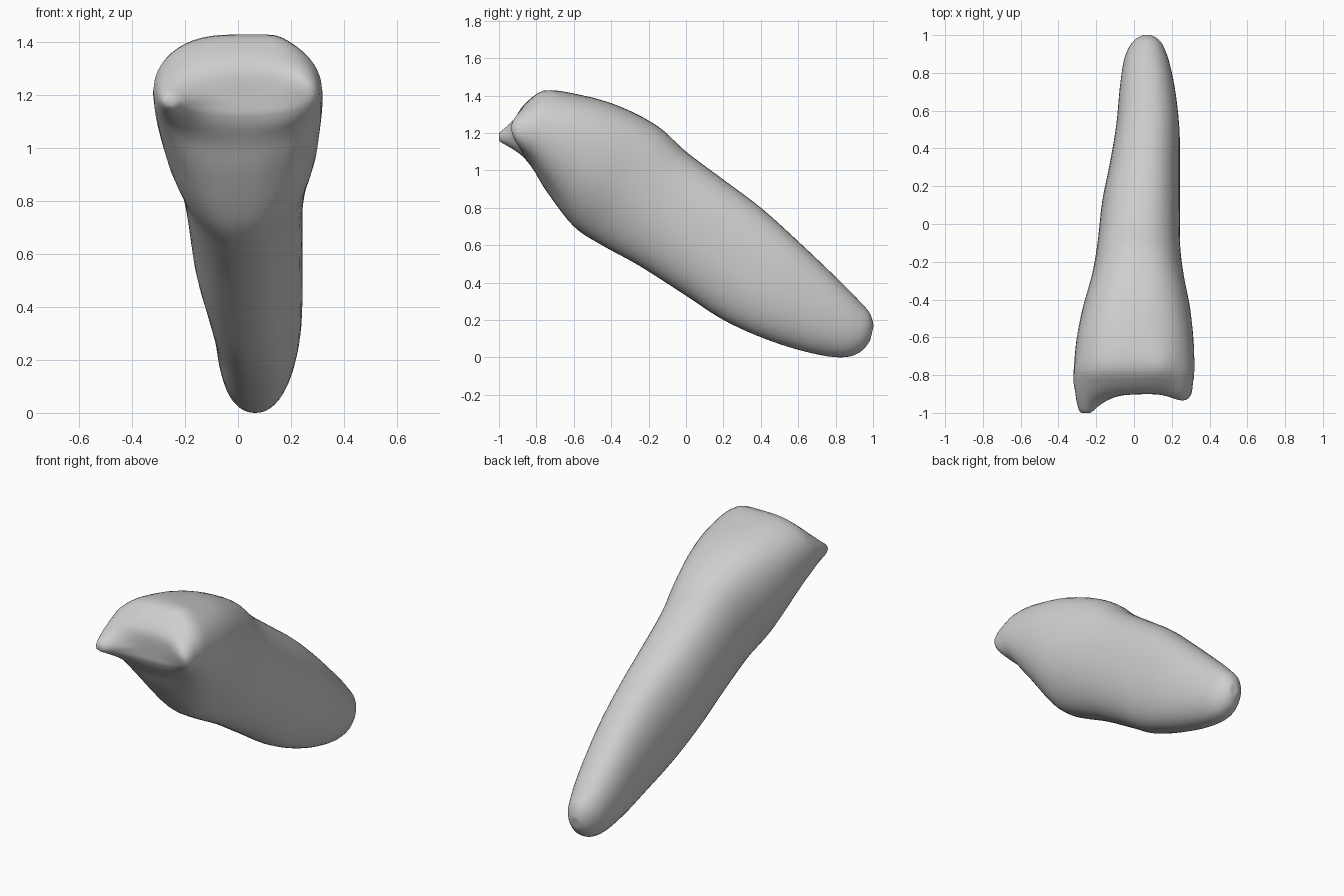
import bpy, bmesh, math
from mathutils import Vector

cube = bpy.data.objects.get("Cube")
if cube:
    bpy.data.objects.remove(cube, do_unlink=True)

# Sections from biting edge to root tip:
# upper y, upper z, lower y, lower z, x min, x max
SECTIONS = [
    (-.90, 1.25, -.892, 1.13, -.24, .26),
    (-.885, 1.33, -.87, 1.08, -.295, .305),
    (-.76, 1.425, -.82, 1.01, -.32, .318),
    (-.55, 1.40, -.74, .88, -.31, .317),
    (-.35, 1.34, -.60, .70, -.275, .30),
    (-.15, 1.235, -.45, .60, -.225, .265),
    (.00, 1.10, -.25, .49, -.195, .245),
    (.20, .95, .00, .33, -.17, .243),
    (.40, .80, .20, .20, -.13, .243),
    (.60, .62, .42, .10, -.095, .24),
    (.80, .43, .64, .03, -.075, .215),
    (.93, .30, .82, .00, -.05, .18),
    (.985, .235, .93, .025, -.01, .145),
    (1.003, .17, .985, .09, .04, .10),
]
STEPS, SIDES = 5, 48


def spline(a, b, c, d, t):
    """Catmull-Rom blend of four section tuples."""
    return [.5 * (2 * q + (r - p) * t + (2 * p - 5 * q + 4 * r - s) * t * t
                  + (3 * q - p - 3 * r + s) * t ** 3)
            for p, q, r, s in zip(a, b, c, d)]


def signed_power(v, e):
    return math.copysign(abs(v) ** e, v)


def bump(v, centre, width):
    return math.exp(-((v - centre) / width) ** 2)


def ring(section, along):
    """Rounded-box section, narrowed on the inner side and at the edge's shoulders."""
    uy, uz, ly, lz, x0, x1 = section
    upper, lower = Vector((0, uy, uz)), Vector((0, ly, lz))
    pinch = .2 * bump(along, 4.4, 1.5) + .08
    shoulder = .16 * bump(along, 1.5, 1.7)
    tip = .3 * bump(along, last, 3)
    power = 2 / (2.4 + .3 * bump(along, 2.5, 2) - tip)
    points = []
    for i in range(SIDES):
        angle = math.tau * i / SIDES
        u = signed_power(math.cos(angle), power)
        v = signed_power(math.sin(angle), power)
        width = 1 - pinch * max(0, -v) ** 1.5 - shoulder * max(0, v) ** 1.5
        p = (upper + lower) / 2 + (upper - lower) / 2 * v
        p.x = (x0 + x1) / 2 + (x1 - x0) / 2 * u * width
        points.append(p)
    return points


# Loft the tooth body
bm = bmesh.new()
rings = []
last = len(SECTIONS) - 1
for k in range(last * STEPS + 1):
    i, t = divmod(k, STEPS)
    quad = [SECTIONS[min(max(i + o, 0), last)] for o in (-1, 0, 1, 2)]
    rings.append([bm.verts.new(p) for p in ring(spline(*quad, t / STEPS), k / STEPS)])
for a, b in zip(rings, rings[1:]):
    for j in range(SIDES):
        n = (j + 1) % SIDES
        bm.faces.new((a[j], a[n], b[n], b[j]))

# Close both ends with shrinking rings
for end in (rings[0], rings[-1]):
    centre = sum((v.co for v in end), Vector()) / SIDES
    outer = end
    for scale in (.85, .65, .4, .2):
        inner = [bm.verts.new(centre + (v.co - centre) * scale) for v in end]
        for j in range(SIDES):
            n = (j + 1) % SIDES
            bm.faces.new((outer[j], outer[n], inner[n], inner[j]))
        outer = inner
    bm.faces.new(outer)
bmesh.ops.recalc_face_normals(bm, faces=bm.faces)

# Soften the biting edge and the root tip
ends = [v for v in bm.verts if v.co.y < -.8 or v.co.y > .9]
for _ in range(4):
    bmesh.ops.smooth_vert(bm, verts=ends, factor=.5,
                          use_axis_x=True, use_axis_y=True, use_axis_z=True)

# Draw out the pointed corner and the smaller opposite corner of the edge
for v in bm.verts:
    x, y, z = v.co
    if y < -.6:
        front = min(1, (-.6 - y) / .25)
        sharp = math.exp(-math.hypot((x + .265) / .1, (z - 1.175) / .075) ** 1.3)
        v.co.y -= front * (.14 * sharp + .04 * bump(x, .27, .09) * bump(z, 1.24, .12))
        v.co.y = max(v.co.y, -1)
    v.co.z += .012 * bump(x, .15, .06) * bump(y, -.75, .08)

mesh = bpy.data.meshes.new("tooth")
bm.to_mesh(mesh)
bm.free()
tooth = bpy.data.objects.new("tooth", mesh)
bpy.context.collection.objects.link(tooth)

# Plain grey enamel
enamel = bpy.data.materials.new("light grey enamel")
enamel.use_nodes = True
colour = (.62, .62, .62, 1)
enamel.diffuse_color = colour
enamel.node_tree.nodes["Principled BSDF"].inputs["Base Color"].default_value = colour
mesh.materials.append(enamel)

bpy.context.view_layer.objects.active = tooth
tooth.select_set(True)
bpy.ops.object.shade_smooth_by_angle(angle=math.radians(60))
